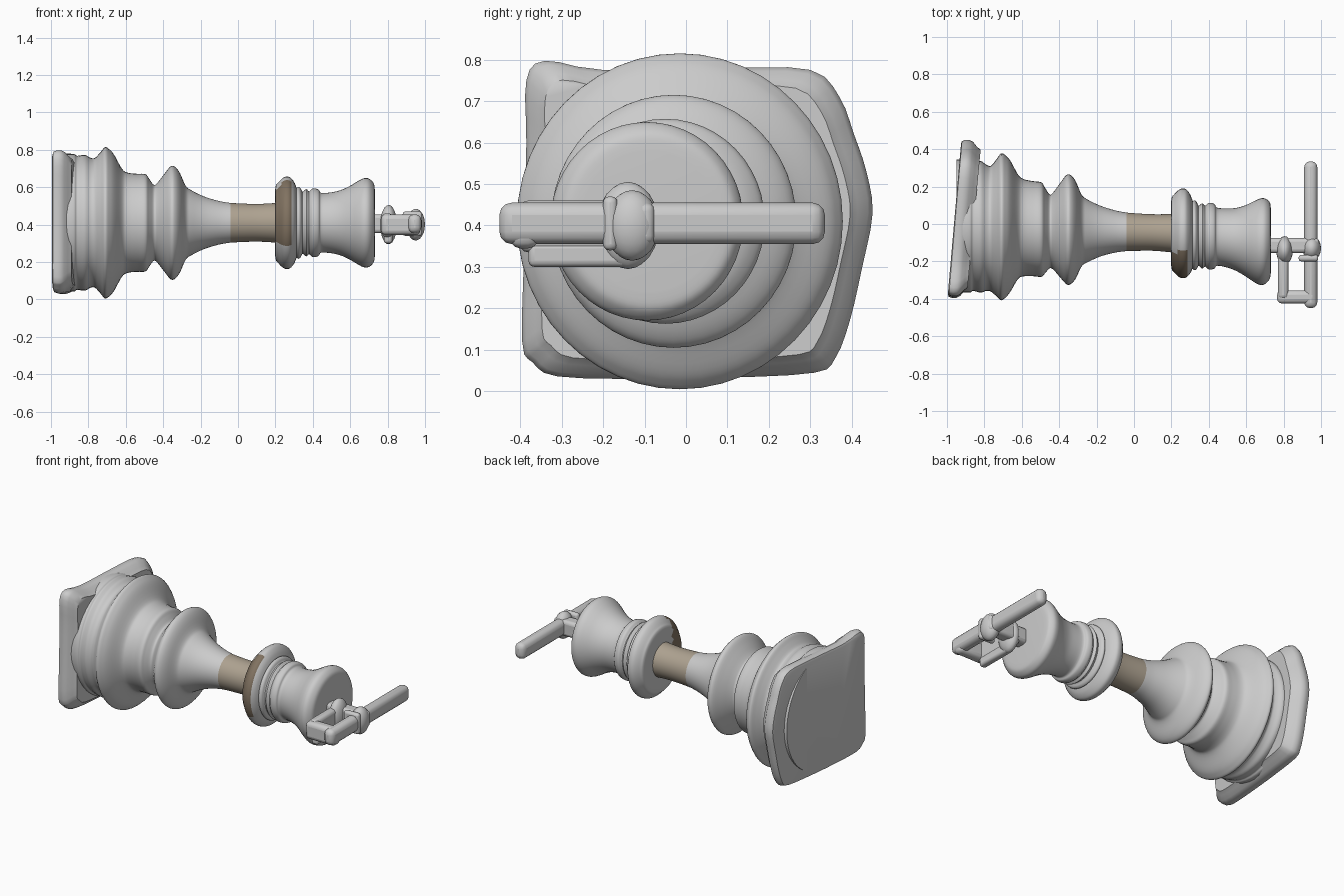
import bpy, bmesh, math
from mathutils import Vector

if "Cube" in bpy.data.objects:
    bpy.data.objects.remove(bpy.data.objects["Cube"])


def finish(name, bm, angle=40, bevel=0):
    bmesh.ops.recalc_face_normals(bm, faces=bm.faces)
    me = bpy.data.meshes.new(name)
    bm.to_mesh(me)
    bm.free()
    ob = bpy.data.objects.new(name, me)
    bpy.context.collection.objects.link(ob)
    if bevel:
        mod = ob.modifiers.new("round", 'BEVEL')
        mod.width, mod.segments = bevel, 3
    bpy.ops.object.select_all(action='DESELECT')
    ob.select_set(True)
    bpy.context.view_layer.objects.active = ob
    bpy.ops.object.shade_smooth_by_angle(angle=math.radians(angle))
    return ob


def skin(bm, rings):
    rows = [[bm.verts.new(p) for p in r] for r in rings]
    n = len(rows[0])
    for a, b in zip(rows, rows[1:]):
        for i in range(n):
            j = (i + 1) % n
            bm.faces.new((a[i], a[j], b[j], b[i]))
    bm.faces.new(rows[0])
    bm.faces.new(rows[-1][::-1])


def spline(pts, steps=4, closed=False):
    v = [Vector(p) for p in pts]
    n = len(v)
    get = (lambda i: v[i % n]) if closed else (lambda i: v[max(0, min(n - 1, i))])
    out = []
    for i in range(n if closed else n - 1):
        a, b, c, d = (get(i + k) for k in (-1, 0, 1, 2))
        for s in range(steps):
            t = s / steps
            out.append(b + 0.5 * t * (c - a + t * (2*a - 5*b + 4*c - d + t * (3*(b - c) + d - a))))
    return out if closed else out + [v[-1]]


def turned(name, profile, steps=4, seg=48):
    """Profile rows: x along the axis, centre y, radius."""
    bm = bmesh.new()
    rings = []
    for x, cy, r in spline(profile, steps):
        rings.append([(x, cy + r * 0.97 * math.cos(a), 0.41 + r * math.sin(a))
                      for a in (2 * math.pi * i / seg for i in range(seg))])
    skin(bm, rings)
    return finish(name, bm)


def bar(name, lo, hi, bevel=0.02):
    bm = bmesh.new()
    bmesh.ops.create_cube(bm, size=1)
    for v in bm.verts:
        v.co = Vector([(l + h) / 2 + c * (h - l) for l, h, c in zip(lo, hi, v.co)])
    return finish(name, bm, 60, bevel)


def knot(name, centre, size):
    bm = bmesh.new()
    bmesh.ops.create_icosphere(bm, subdivisions=3, radius=1)
    for v in bm.verts:
        v.co = Vector([c + s * p for c, s, p in zip(centre, size, v.co)])
    return finish(name, bm, 60)


def material(name, rgb):
    m = bpy.data.materials.new(name)
    m.diffuse_color = (*rgb, 1)
    m.use_nodes = True
    m.node_tree.nodes["Principled BSDF"].inputs["Base Color"].default_value = m.diffuse_color
    return m


tan = material("tan", (0.42, 0.36, 0.28))
brown = material("brown", (0.22, 0.17, 0.12))

# Worn square plinth, bulging on the +y side, with a slanted underside
outline = [(-.395, .12), (-.37, .07), (-.31, .036), (-.1, .03), (.1, .033), (.31, .045), (.36, .08),
           (.395, .17), (.425, .3), (.45, .43), (.435, .53), (.405, .62), (.37, .71), (.30, .775),
           (.1, .78), (-.2, .775), (-.34, .797), (-.385, .75), (-.385, .6), (-.39, .35)]
loop = spline([(y, z, 0) for y, z in outline], 3, True)
bm = bmesh.new()
skin(bm, [[(x + 0.07 * (p.x + .39) / .84, p.x * s, .41 + (p.y - .41) * s) for p in loop]
          for x, s in ((-.995, .95), (-.99, .985), (-.97, 1), (-.95, 1), (-.93, .975), (-.91, .92), (-.89, .88))])
finish("plinth", bm)

# Lower turned body: foot mouldings, drum, ring and tapered stem
turned("lower_body", [
    (-.95, -.01, .365), (-.88, -.01, .368), (-.86, -.01, .358), (-.82, -.015, .363), (-.79, -.02, .348),
    (-.765, -.025, .347), (-.735, -.02, .378), (-.71, -.015, .405), (-.685, -.013, .39), (-.66, -.012, .36),
    (-.62, -.015, .288), (-.59, -.02, .268), (-.54, -.025, .262), (-.495, -.03, .26), (-.475, -.035, .235),
    (-.45, -.04, .203), (-.43, -.037, .215), (-.395, -.033, .26), (-.36, -.03, .302), (-.335, -.03, .298),
    (-.31, -.032, .265), (-.28, -.035, .198), (-.25, -.037, .174), (-.18, -.038, .14), (-.1, -.04, .116),
    (-.04, -.042, .106)])

# Discoloured neck
neck = turned("neck_band", [(-.04, -.042, .106), (.04, -.044, .102), (.12, -.046, .101), (.22, -.05, .107)])
neck.data.materials.append(tan)

# Collar with a stained patch on its front
collar = turned("collar", [(.197, -.05, .10), (.20, -.05, .19), (.215, -.05, .215), (.24, -.05, .24), (.26, -.05, .247),
                           (.28, -.05, .242), (.30, -.053, .218), (.312, -.056, .19)])
collar.data.materials.append(None)
collar.data.materials.append(brown)
for f in collar.data.polygons:
    c = f.center
    if c.x < .285 and c.y < -.15 and c.z > .3:
        f.material_index = 1

# Stacked narrow rings and flared head
turned("head", [
    (.30, -.06, .17), (.32, -.06, .192), (.335, -.062, .185), (.345, -.063, .166), (.365, -.064, .18),
    (.38, -.065, .168), (.40, -.065, .184), (.43, -.066, .178), (.445, -.068, .16), (.50, -.075, .163),
    (.55, -.083, .175), (.60, -.09, .198), (.64, -.094, .222), (.67, -.095, .237), (.695, -.093, .238),
    (.715, -.09, .225), (.728, -.088, .205), (.732, -.088, .17)])

# Bent finial: stem, open loop and long arm
bar("finial_stem", (.715, -.155, .355), (.99, -.075, .455))
bar("loop_inner_bar", (.77, -.40, .335), (.825, -.08, .46))
bar("loop_lower_rib", (.78, -.38, .30), (.825, -.12, .36), .015)
bar("loop_end_bar", (.765, -.425, .345), (.975, -.355, .455), .025)
bar("long_arm", (.91, -.45, .355), (.98, .335, .455), .03)
knot("inner_knot", (.805, -.14, .40), (.045, .075, .105))
knot("outer_knot", (.95, -.13, .40), (.05, .065, .085))
bar("cross_rib", (.88, -.20, .34), (.985, -.165, .47), .015)
